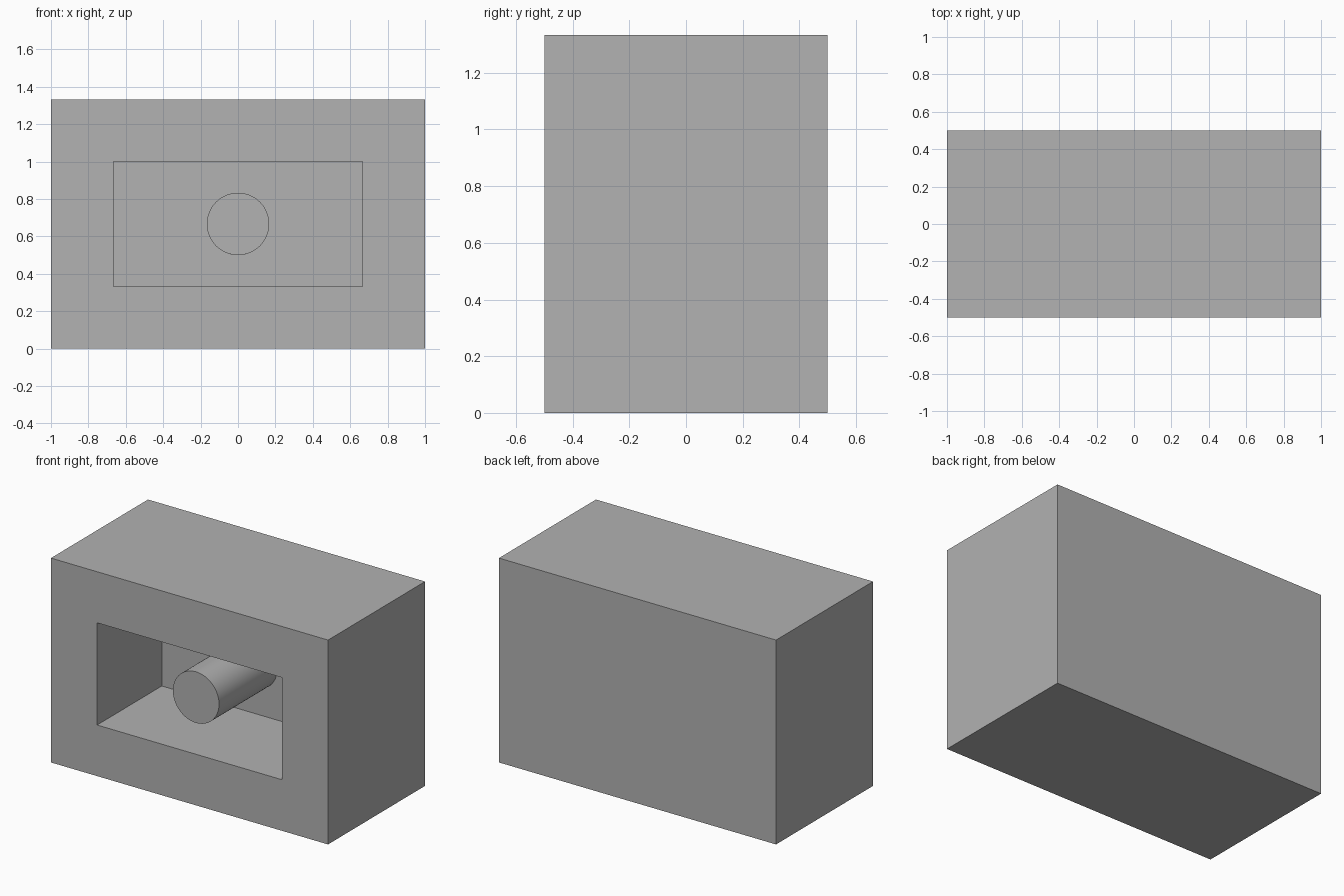
import bpy, bmesh, math
from mathutils import Matrix

WIDTH, DEPTH, HEIGHT = 2.0, 1.0, 4 / 3
WALL = 1 / 3            # rim around the recess
RECESS = 2 / 3          # recess depth
PEG_RADIUS, PEG_LENGTH = 1 / 6, 0.6

cube = bpy.data.objects.get("Cube")
if cube:
    bpy.data.objects.remove(cube, do_unlink=True)

grey = bpy.data.materials.new("plain_grey")
grey.use_nodes = True
colour = (0.445, 0.445, 0.445, 1)
grey.diffuse_color = colour
grey.node_tree.nodes["Principled BSDF"].inputs["Base Color"].default_value = colour


def add_object(name, bm):
    bmesh.ops.recalc_face_normals(bm, faces=bm.faces)
    mesh = bpy.data.meshes.new(name)
    bm.to_mesh(mesh)
    bm.free()
    mesh.materials.append(grey)
    obj = bpy.data.objects.new(name, mesh)
    bpy.context.collection.objects.link(obj)
    return obj


# Block with a rectangular recess in its front
bm = bmesh.new()
bmesh.ops.create_cube(bm, size=1, matrix=Matrix.Translation((0, 0, HEIGHT / 2))
                      @ Matrix.Diagonal((WIDTH, DEPTH, HEIGHT, 1)))
bm.normal_update()
front = min(bm.faces, key=lambda f: f.calc_center_median().y)
bmesh.ops.inset_region(bm, faces=[front], thickness=WALL, use_even_offset=True)
floor = bmesh.ops.extrude_discrete_faces(bm, faces=[front])["faces"][0]
bmesh.ops.translate(bm, verts=floor.verts, vec=(0, RECESS, 0))
add_object("recessed_block", bm)

# Round peg standing out from the recess wall
bm = bmesh.new()
back = -DEPTH / 2 + RECESS
bmesh.ops.create_cone(bm, cap_ends=True, segments=64, radius1=PEG_RADIUS,
                      radius2=PEG_RADIUS, depth=PEG_LENGTH,
                      matrix=Matrix.Translation((0, back - PEG_LENGTH / 2, HEIGHT / 2))
                      @ Matrix.Rotation(math.pi / 2, 4, "X"))
peg = add_object("round_peg", bm)
bpy.ops.object.select_all(action="DESELECT")
peg.select_set(True)
bpy.context.view_layer.objects.active = peg
bpy.ops.object.shade_smooth_by_angle(angle=math.radians(30))
